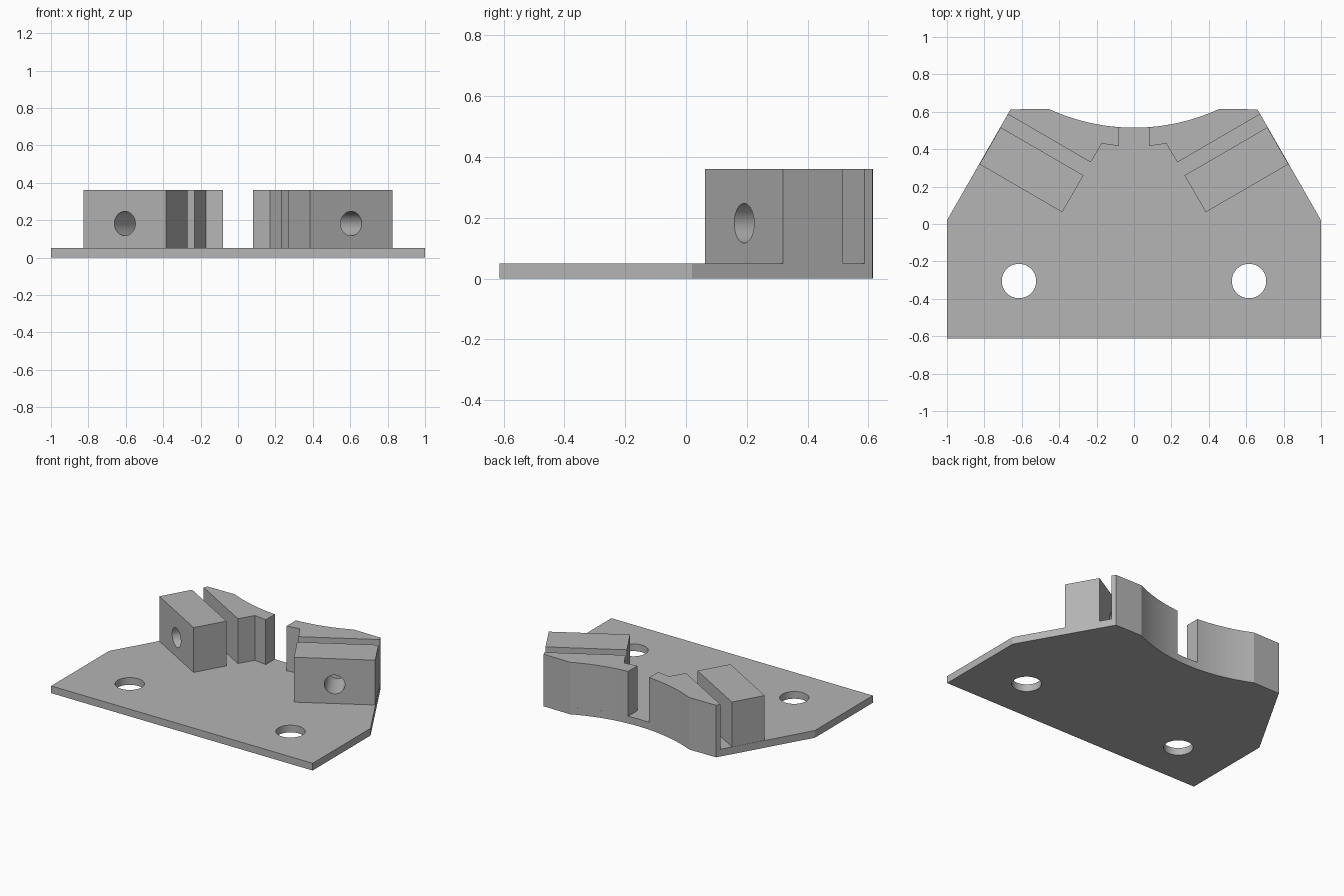
import bpy, bmesh, math
from mathutils import Vector, Matrix

if "Cube" in bpy.data.objects:
    bpy.data.objects.remove(bpy.data.objects["Cube"], do_unlink=True)

PLATE_TOP, TOP = 0.05, 0.36
ARC_Y, ARC_R = 1.6, 1.085          # circle that scoops out the back edge

grey = bpy.data.materials.new("plain grey")
grey.use_nodes = True
grey.diffuse_color = (0.46, 0.46, 0.46, 1)
grey.node_tree.nodes["Principled BSDF"].inputs["Base Color"].default_value = grey.diffuse_color


def arc(x0, x1, steps):
    """Points along the scooped back edge from x0 to x1."""
    xs = [x0 + (x1 - x0) * i / steps for i in range(steps + 1)]
    return [(x, ARC_Y - math.sqrt(ARC_R ** 2 - x * x)) for x in xs]


def prism(name, outline, z0, z1):
    """Extrude a flat outline upward."""
    bm = bmesh.new()
    face = bm.faces.new([bm.verts.new((x, y, z0)) for x, y in outline])
    top = bmesh.ops.extrude_face_region(bm, geom=[face])["geom"]
    verts = [v for v in top if isinstance(v, bmesh.types.BMVert)]
    bmesh.ops.translate(bm, verts=verts, vec=(0, 0, z1 - z0))
    bmesh.ops.recalc_face_normals(bm, faces=bm.faces)
    mesh = bpy.data.meshes.new(name)
    bm.to_mesh(mesh)
    bm.free()
    mesh.materials.append(grey)
    obj = bpy.data.objects.new(name, mesh)
    bpy.context.collection.objects.link(obj)
    return obj


def drill(obj, centre, axis, radius):
    """Cut a round through hole and discard the cutter."""
    bpy.ops.mesh.primitive_cylinder_add(vertices=48, radius=radius, depth=0.6)
    cutter = bpy.context.object
    turn = Vector(axis).to_track_quat('Z', 'Y').to_matrix().to_4x4()
    cutter.matrix_world = Matrix.Translation(centre) @ turn
    cutter.data.materials.append(grey)
    mod = obj.modifiers.new("hole", 'BOOLEAN')
    mod.operation, mod.solver, mod.object = 'DIFFERENCE', 'EXACT', cutter
    bpy.context.view_layer.objects.active = obj
    bpy.ops.object.modifier_apply(modifier=mod.name)
    bpy.data.objects.remove(cutter, do_unlink=True)


def smooth(obj):
    bpy.ops.object.select_all(action='DESELECT')
    obj.select_set(True)
    bpy.context.view_layer.objects.active = obj
    bpy.ops.object.shade_smooth_by_angle(angle=math.radians(15))


# Base plate with two mounting holes
plate = prism("base_plate",
              [(-1, -0.613), (1, -0.613), (1, 0.02), (0.66, 0.613)]
              + arc(0.455, -0.455, 32)
              + [(-0.66, 0.613), (-1, 0.02)], 0, PLATE_TOP)
for s in (-1, 1):
    drill(plate, (s * 0.615, -0.305, 0), (0, 0, 1), 0.092)
smooth(plate)

for side, s in (("left", 1), ("right", -1)):
    # Curved stop along the back edge
    stop = ([(0.66, 0.613)] + arc(0.455, 0.08, 16)
            + [(0.08, 0.417), (0.172, 0.43), (0.232, 0.33), (0.674, 0.587)])
    smooth(prism(side + "_curved_stop", [(s * x, y) for x, y in stop], PLATE_TOP, TOP))

    # Slanted clamp block with a screw hole
    block = [(0.27, 0.26), (0.713, 0.517), (0.826, 0.32), (0.384, 0.063)]
    clamp = prism(side + "_clamp_block", [(s * x, y) for x, y in block], PLATE_TOP, TOP)
    drill(clamp, (s * 0.548, 0.29, 0.182), (s * 0.5, -math.sqrt(0.75), 0), 0.065)
    smooth(clamp)
